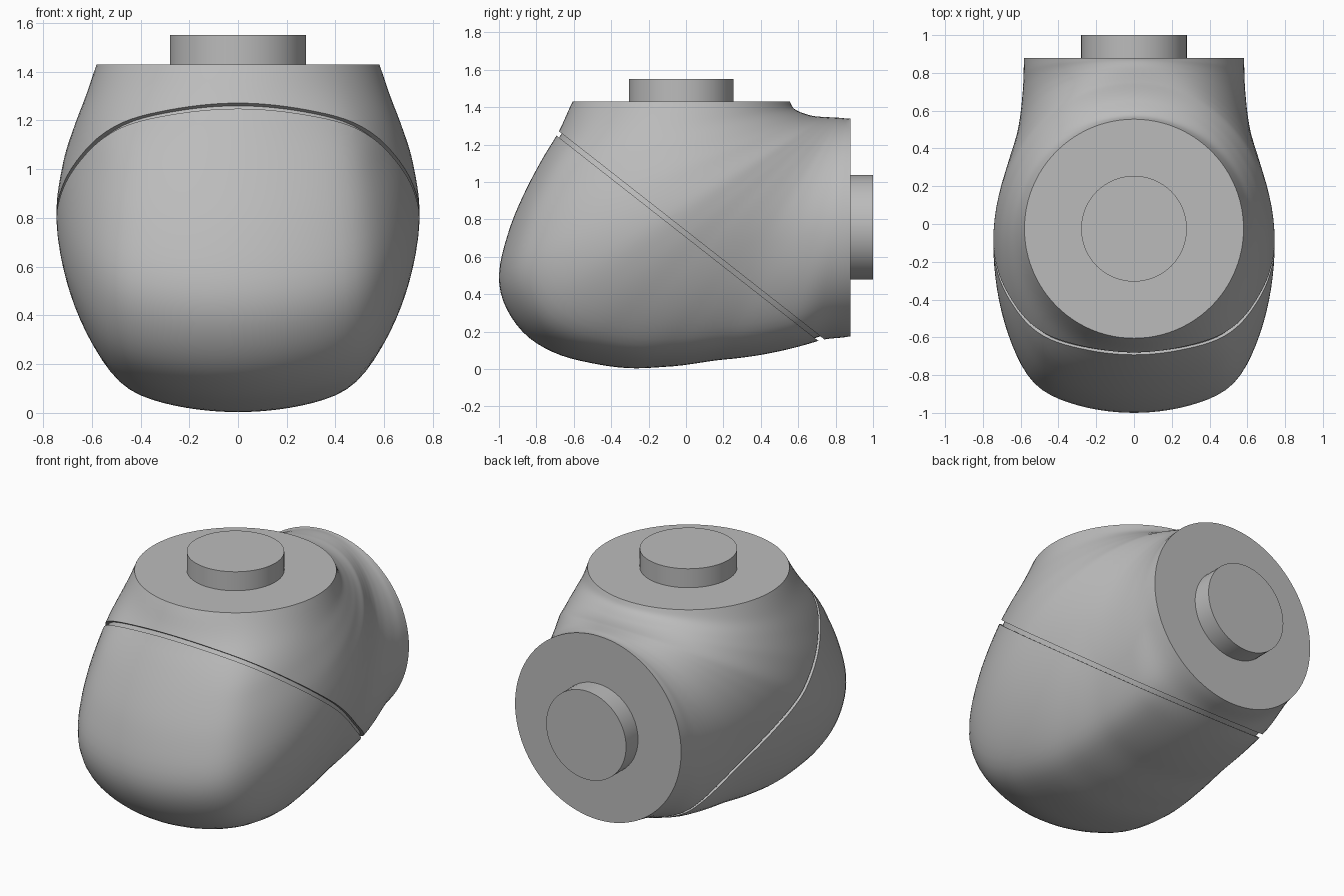
import bpy, bmesh, math
from mathutils import Vector

if "Cube" in bpy.data.objects:
    bpy.data.objects.remove(bpy.data.objects["Cube"], do_unlink=True)

grey = bpy.data.materials.new("light_grey")
grey.use_nodes = True
COLOUR = (0.5, 0.5, 0.5, 1)
grey.diffuse_color = COLOUR
grey.node_tree.nodes["Principled BSDF"].inputs["Base Color"].default_value = COLOUR

# Elbow sections fan out around this pivot (y, z), from the top disc to the back disc
PY, PZ = 0.88, 1.43
OUTER = [(-0.605, 1.43), (-0.68, 1.27), (-0.77, 1.12), (-0.85, 0.97), (-0.95, 0.73),
         (-1.0, 0.5), (-0.97, 0.345), (-0.86, 0.185), (-0.7, 0.085), (-0.5, 0.03),
         (-0.3, 0.004), (-0.1, 0.012), (0.2, 0.05), (0.7, 0.148), (0.88, 0.175)]
INNER = [(0.555, 1.43), (0.58, 1.39), (0.65, 1.36), (0.75, 1.347), (0.82, 1.343), (0.88, 1.34)]
WIDTH = [(0, 0.58), (8, 0.625), (15, 0.672), (23, 0.72), (31.6, 0.745), (38, 0.73),
         (45, 0.695), (60, 0.62), (75, 0.59), (90, 0.582)]
SECTIONS, RING = 72, 96


def polar(points):
    return [(math.degrees(math.atan2(PZ - z, PY - y)), math.hypot(PY - y, PZ - z))
            for y, z in points]


def smooth_lookup(table, x):
    """Cubic interpolation through a table of (x, value)."""
    n = len(table)

    def slope(i):
        a, b = table[max(i - 1, 0)], table[min(i + 1, n - 1)]
        return (b[1] - a[1]) / (b[0] - a[0])
    i = 0
    while i < n - 2 and x > table[i + 1][0]:
        i += 1
    (x0, v0), (x1, v1) = table[i], table[i + 1]
    h = x1 - x0
    t = min(max((x - x0) / h, 0), 1)
    return ((1 + 2 * t) * (1 - t) ** 2 * v0 + t * (1 - t) ** 2 * h * slope(i)
            + t * t * (3 - 2 * t) * v1 + t * t * (t - 1) * h * slope(i + 1))


outer_table, inner_table = polar(OUTER), polar(INNER)


def elbow(inset=0.0):
    """Loft round ends through a broad-fronted middle section."""
    bm = bmesh.new()
    rings = []
    for s in range(SECTIONS + 1):
        angle = 90 * s / SECTIONS
        far, near = smooth_lookup(outer_table, angle), smooth_lookup(inner_table, angle)
        mid, half = (far + near) / 2, (far - near) / 2 - inset
        width = smooth_lookup(WIDTH, angle) - inset
        blend = min(1, min(angle, 90 - angle) / 14)
        blend = blend * blend * (3 - 2 * blend)
        q = 0.1 / half * (width / 0.45) ** 2
        dy, dz = -math.cos(math.radians(angle)), -math.sin(math.radians(angle))
        ring = []
        for k in range(RING):
            a = 2 * math.pi * k / RING
            c, d = math.cos(a), math.sin(a)
            r = 1.0
            if c > 0:
                side = 1 / math.sqrt((c / 1.21) ** 2 + d * d)
                front = 2 / (c + math.sqrt(c * c + 4 * q * d * d))
                broad = (side ** -30 + front ** -30) ** (-1 / 30)
                r += (broad - 1) * blend
            t = mid + half * r * c
            ring.append(bm.verts.new((width * r * d, PY + dy * t, PZ + dz * t)))
        rings.append(ring)
    for a, b in zip(rings, rings[1:]):
        for k in range(RING):
            j = (k + 1) % RING
            bm.faces.new((a[k], a[j], b[j], b[k]))
    bm.faces.new(rings[0])
    bm.faces.new(rings[-1])
    bmesh.ops.recalc_face_normals(bm, faces=bm.faces)
    return bm


SEAM = Vector((0, 0.617, 0.787))


def trim(bm, offset, keep_above):
    """Slice along the diagonal seam plane and close the cut."""
    geom = bm.verts[:] + bm.edges[:] + bm.faces[:]
    bmesh.ops.bisect_plane(bm, geom=geom, plane_co=SEAM * offset, plane_no=SEAM, dist=1e-5,
                           clear_inner=keep_above, clear_outer=not keep_above)
    rim = [e for e in bm.edges if e.is_boundary]
    bmesh.ops.holes_fill(bm, edges=rim, sides=0)
    bmesh.ops.recalc_face_normals(bm, faces=bm.faces)


def finish(obj):
    obj.data.materials.clear()
    obj.data.materials.append(grey)
    bpy.ops.object.select_all(action='DESELECT')
    obj.select_set(True)
    bpy.context.view_layer.objects.active = obj
    bpy.ops.object.shade_smooth_by_angle(angle=math.radians(35))


def add_mesh(name, bm):
    mesh = bpy.data.meshes.new(name)
    bm.to_mesh(mesh)
    bm.free()
    obj = bpy.data.objects.new(name, mesh)
    bpy.context.collection.objects.link(obj)
    finish(obj)


def add_boss(name, location, rotation):
    bpy.ops.mesh.primitive_cylinder_add(vertices=64, radius=0.28, depth=0.14,
                                        location=location, rotation=rotation)
    obj = bpy.context.object
    obj.name = name
    finish(obj)


# Housing carrying both round flanges
body = elbow()
trim(body, 0.581, True)
add_mesh("elbow_housing", body)

# Removable front cover
cover = elbow()
trim(cover, 0.555, False)
add_mesh("front_cover", cover)

# Recessed core that closes the seam
core = elbow(0.022)
trim(core, 0.54, True)
trim(core, 0.595, False)
add_mesh("seam_core", core)

# Round connector bosses
add_boss("top_boss", (0, -0.025, 1.48), (0, 0, 0))
add_boss("back_boss", (0, 0.93, 0.757), (math.pi / 2, 0, 0))
